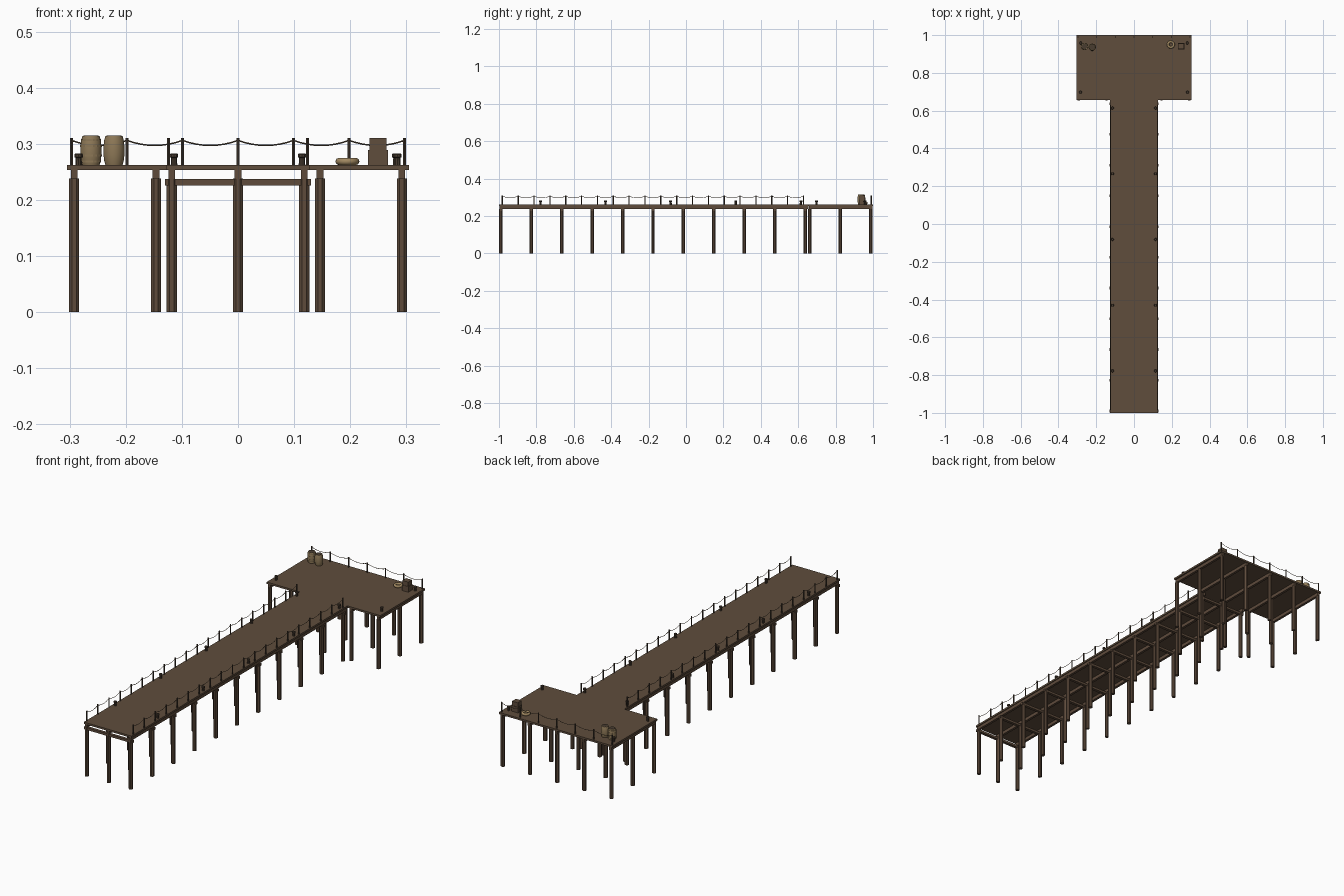
import bpy, math
from mathutils import Vector

if "Cube" in bpy.data.objects:
    bpy.data.objects.remove(bpy.data.objects["Cube"])


def mat(name, rgb):
    m = bpy.data.materials.new(name)
    m.diffuse_color = (*rgb, 1)
    m.use_nodes = True
    m.node_tree.nodes["Principled BSDF"].inputs["Base Color"].default_value = m.diffuse_color
    return m


DECK = mat("deck_brown", (0.115, 0.075, 0.046))
PILE = mat("pile_brown", (0.112, 0.070, 0.044))
DARK = mat("dark_post_wood", (0.065, 0.045, 0.030))
TAN = mat("barrel_tan", (0.27, 0.19, 0.095))
ROPE = mat("rope_straw", (0.36, 0.25, 0.12))
LINE = mat("rope_brown", (0.13, 0.09, 0.052))


def mesh_obj(name, verts, faces, m, smooth=False):
    me = bpy.data.meshes.new(name)
    me.from_pydata(verts, [], faces)
    me.materials.append(m)
    if smooth:
        for p in me.polygons:
            p.use_smooth = len(p.vertices) == 4
    ob = bpy.data.objects.new(name, me)
    bpy.context.collection.objects.link(ob)
    return ob


def box(name, x0, x1, y0, y1, z0, z1, m):
    v = [(x, y, z) for z in (z0, z1) for x, y in ((x0, y0), (x1, y0), (x1, y1), (x0, y1))]
    f = [(3, 2, 1, 0), (4, 5, 6, 7)] + [(i, (i + 1) % 4, (i + 1) % 4 + 4, i + 4) for i in range(4)]
    return mesh_obj(name, v, f, m)


def lathe(name, x, y, profile, n, m, smooth=False):
    """Capped solid turned from (radius, z) pairs, bottom to top."""
    v = [(x + r * math.cos(2 * math.pi * (i + .5) / n), y + r * math.sin(2 * math.pi * (i + .5) / n), z)
         for r, z in profile for i in range(n)]
    f = [tuple(reversed(range(n))), tuple(range(len(v) - n, len(v)))]
    for k in range(len(profile) - 1):
        f += [(k * n + i, k * n + (i + 1) % n, (k + 1) * n + (i + 1) % n, (k + 1) * n + i) for i in range(n)]
    return mesh_obj(name, v, f, m, smooth)


def rail(name, a, b, count, top):
    """Row of posts joined by a sagging rope."""
    a, b = Vector(a), Vector(b)
    for i in range(count):
        p = a.lerp(b, i / (count - 1))
        lathe(name + "_post", p.x, p.y, [(0.0032, 0.262), (0.0032, top)], 6, DARK)
    seg = 8
    total = (count - 1) * seg
    cu = bpy.data.curves.new(name + "_rope", 'CURVE')
    cu.dimensions = '3D'
    cu.bevel_depth = 0.0013
    cu.bevel_resolution = 0
    s = cu.splines.new('POLY')
    s.points.add(total)
    for i in range(total + 1):
        p = a.lerp(b, i / total)
        t = (i % seg) / seg
        s.points[i].co = (p.x, p.y, top - 0.004 - 0.036 * t * (1 - t), 1)
    cu.materials.append(LINE)
    bpy.context.collection.objects.link(bpy.data.objects.new(name + "_rope", cu))


# T-shaped deck
box("walkway_deck", -0.128, 0.128, -1, 0.656, 0.253, 0.262, DECK)
box("platform_deck", -0.305, 0.305, 0.656, 1, 0.253, 0.262, DECK)

# walkway piles, cross beams and stringers
for i in range(11):
    y = -0.99 + 0.1627 * i
    for x in (-0.118, 0, 0.118):
        lathe("walkway_pile", x, y, [(0.0098, 0), (0.0098, 0.237)], 8, PILE)
    box("cross_beam", -0.13, 0.13, y - 0.007, y + 0.007, 0.226, 0.2375, PILE)
for x in (-0.118, 0, 0.118):
    box("walkway_stringer", x - 0.006, x + 0.006, -0.998, 0.656, 0.237, 0.253, PILE)

# platform piles and stringers
for x in (-0.292, -0.146, 0, 0.146, 0.292):
    for y in (0.662, 0.825, 0.988):
        lathe("platform_pile", x, y, [(0.0098, 0), (0.0098, 0.238)], 8, PILE)
    box("platform_stringer", x - 0.006, x + 0.006, 0.657, 0.998, 0.237, 0.253, PILE)

# rope railings
rail("left_rail", (-0.124, -0.982, 0), (-0.124, 0.628, 0), 20, 0.31)
rail("right_rail", (0.124, -0.982, 0), (0.124, 0.628, 0), 20, 0.31)
rail("end_rail", (-0.297, 0.99, 0), (0.297, 0.99, 0), 7, 0.31)

# mooring bollards
spots = [(0.114, 0.614 - 0.348 * i) for i in range(5)] + [(0.284, 0.698), (0.282, 0.958)]
for x, y in spots:
    for s in (-1, 1):
        lathe("bollard", s * x, y, [(0.0062, 0.262), (0.0055, 0.275), (0.0078, 0.276),
                                    (0.0078, 0.281), (0.0062, 0.283)], 10, DARK)

# barrels
bulge = [(0.0155, 0.262), (0.0178, 0.270), (0.019, 0.280), (0.0192, 0.288),
         (0.019, 0.296), (0.0178, 0.306), (0.0155, 0.314)]
for x, y in ((-0.262, 0.94), (-0.221, 0.936)):
    lathe("barrel", x, y, bulge, 16, TAN, True)
    lathe("barrel_lid", x, y, [(0.0135, 0.3138), (0.0135, 0.3146)], 16, DARK)
for z, r in ((0.268, 0.0183), (0.279, 0.0197), (0.296, 0.0197), (0.307, 0.0183)):
    lathe("barrel_hoop", -0.262, 0.94, [(r, z - 0.0018), (r, z + 0.0018)], 16, TAN)

# stacked crates
box("lower_crate", 0.232, 0.267, 0.925, 0.958, 0.262, 0.289, DECK)
box("upper_crate", 0.234, 0.265, 0.927, 0.956, 0.289, 0.31, DECK)

# coil of rope
bpy.ops.mesh.primitive_torus_add(location=(0.195, 0.95, 0.2685), major_radius=0.015, minor_radius=0.0065,
                                 major_segments=20, minor_segments=8)
coil = bpy.context.object
coil.name = "rope_coil"
coil.data.materials.append(ROPE)
bpy.ops.object.shade_smooth()
